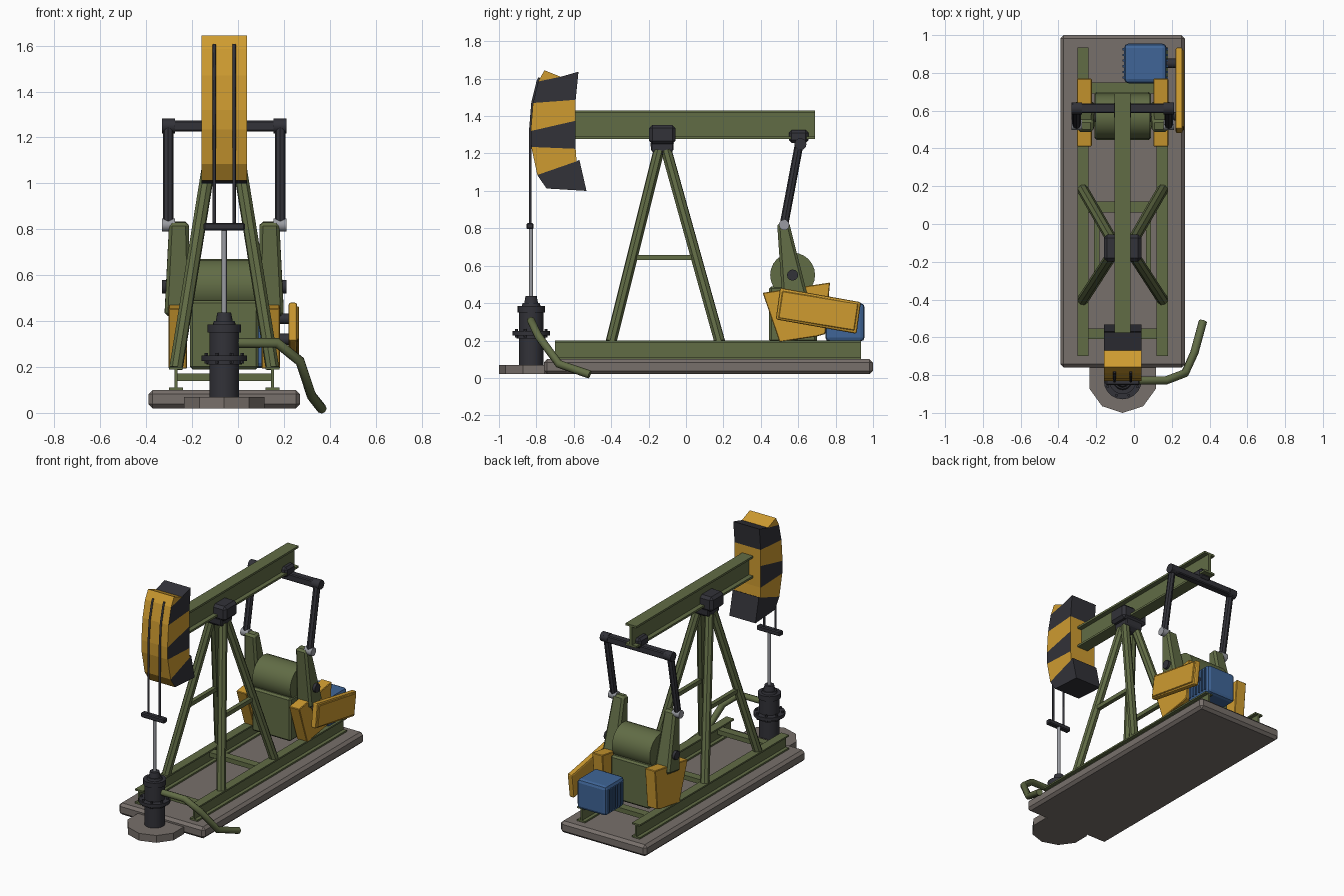
import bpy, bmesh, math
from mathutils import Vector

if "Cube" in bpy.data.objects:
    bpy.data.objects.remove(bpy.data.objects["Cube"], do_unlink=True)


def material(name, *rgb):
    m = bpy.data.materials.new(name)
    m.use_nodes = True
    m.diffuse_color = (*rgb, 1)
    bsdf = next(n for n in m.node_tree.nodes if n.type == 'BSDF_PRINCIPLED')
    bsdf.inputs["Base Color"].default_value = (*rgb, 1)
    return m


GREEN = material("olive_green", 0.12, 0.15, 0.06)
YELLOW = material("safety_yellow", 0.62, 0.33, 0.03)
BLACK = material("dark_steel", 0.032, 0.032, 0.04)
CONCRETE = material("concrete", 0.185, 0.16, 0.145)
BLUE = material("motor_blue", 0.05, 0.13, 0.31)
STEEL = material("bright_steel", 0.32, 0.33, 0.36)
MID = -0.06          # centre plane of the machine
RAIL = 0.21          # rail offset from the centre plane


def finish(bm, name, mat, bevel=0, segments=1, smooth=False):
    bmesh.ops.recalc_face_normals(bm, faces=bm.faces)
    mesh = bpy.data.meshes.new(name)
    bm.to_mesh(mesh)
    bm.free()
    mesh.materials.append(mat)
    ob = bpy.data.objects.new(name, mesh)
    bpy.context.collection.objects.link(ob)
    if bevel:
        mod = ob.modifiers.new("bevel", 'BEVEL')
        mod.width, mod.segments = bevel, segments
    if smooth:
        bpy.ops.object.select_all(action='DESELECT')
        bpy.context.view_layer.objects.active = ob
        ob.select_set(True)
        bpy.ops.object.shade_smooth_by_angle(angle=math.radians(35))
    return ob


def box(name, mat, x, y, z, bevel=0, segments=1):
    """Box from (min, max) pairs on each axis."""
    bm = bmesh.new()
    bmesh.ops.create_cube(bm, size=1)
    for v in bm.verts:
        v.co = [r[0] + (c + 0.5) * (r[1] - r[0]) for c, r in zip(v.co, (x, y, z))]
    return finish(bm, name, mat, bevel, segments)


def prism(name, mat, profile, x0, x1, bevel=0, segments=1):
    """Profile of (y, z) points extruded along x."""
    bm = bmesh.new()
    face = bm.faces.new([bm.verts.new((x0, y, z)) for y, z in profile])
    ext = bmesh.ops.extrude_face_region(bm, geom=[face])
    for v in ext["geom"]:
        if isinstance(v, bmesh.types.BMVert):
            v.co.x = x1
    return finish(bm, name, mat, bevel, segments)


def rod(name, mat, a, b, r, r2=None, sides=12, smooth=True):
    a, b = Vector(a), Vector(b)
    bm = bmesh.new()
    bmesh.ops.create_cone(bm, cap_ends=True, segments=sides, radius1=r,
                          radius2=r if r2 is None else r2, depth=(b - a).length)
    turn = (b - a).to_track_quat('Z', 'Y').to_matrix().to_4x4()
    bm.transform(turn)
    bmesh.ops.translate(bm, verts=bm.verts, vec=(a + b) / 2)
    return finish(bm, name, mat, smooth=smooth)


def tube(name, mat, points, r, resolution=1):
    cu = bpy.data.curves.new(name, 'CURVE')
    cu.dimensions, cu.bevel_depth, cu.bevel_resolution = '3D', r, resolution
    cu.use_fill_caps = True
    sp = cu.splines.new('POLY')
    sp.points.add(len(points) - 1)
    for p, co in zip(sp.points, points):
        p.co = (*co, 1)
    cu.materials.append(mat)
    ob = bpy.data.objects.new(name, cu)
    bpy.context.collection.objects.link(ob)


def i_beam(name, x, y, z, half, flange, web):
    bm = bmesh.new()
    side = [(half, z[0]), (half, z[0] + flange), (web, z[0] + flange),
            (web, z[1] - flange), (half, z[1] - flange), (half, z[1])]
    outline = side + [(-w, h) for w, h in reversed(side)]
    face = bm.faces.new([bm.verts.new((x + w, y[0], h)) for w, h in outline])
    ext = bmesh.ops.extrude_face_region(bm, geom=[face])
    for v in ext["geom"]:
        if isinstance(v, bmesh.types.BMVert):
            v.co.y = y[1]
    return finish(bm, name, GREEN)


# Foundation and skid
box("foundation_slab", CONCRETE, (-0.39, 0.27), (-0.76, 1.0), (0.02, 0.1), 0.018)
rod("well_pad", CONCRETE, (MID, -0.815, 0.02), (MID, -0.815, 0.07), 0.185, sides=10, smooth=False)
for y in (-0.58, 0.09, 0.72):
    box("skid_crossbeam", GREEN, (MID - RAIL, MID + RAIL), (y - 0.028, y + 0.028), (0.14, 0.172))

# Walking beam and its bearings
i_beam("walking_beam", MID, (-0.59, 0.69), (1.278, 1.43), 0.042, 0.014, 0.01)
box("saddle_bearing", BLACK, (MID - 0.1, MID + 0.1), (-0.198, -0.055), (1.25, 1.353), 0.018)
prism("saddle_block", BLACK, [(-0.19, 1.262), (-0.065, 1.262), (-0.068, 1.215), (-0.1, 1.19),
                              (-0.155, 1.19), (-0.187, 1.215)], MID - 0.065, MID + 0.065, 0.006)
box("tail_bearing", BLACK, (MID - 0.045, MID + 0.045), (0.55, 0.655), (1.256, 1.325), 0.015)
box("equalizer_bar", BLACK, (MID - 0.27, MID + 0.27), (0.587, 0.638), (1.226, 1.274), 0.006)

# Parts repeated on both sides
for s in (-1, 1):
    rx = MID + s * RAIL
    i_beam("skid_rail", rx, (-0.7, 0.935), (0.1, 0.2), 0.03, 0.011, 0.006)
    for y in (-0.4, 0.18):
        rod("support_leg", GREEN, (rx, y, 0.195), (MID + s * 0.045, -0.125 + (y + 0.11) * 0.07, 1.215),
            0.03, sides=8, smooth=False)
    box("leg_brace", GREEN, (MID + s * 0.137 - 0.014, MID + s * 0.137 + 0.014), (-0.265, 0.035), (0.63, 0.658))
    # crank, counterweight and pitman
    crank = prism("crank_arm", GREEN, [(0.487, 0.828), (0.55, 0.835), (0.65, 0.44), (0.515, 0.42)],
                  MID + s * 0.155, MID + s * 0.24, 0.014)
    for v in crank.data.vertices:
        if v.co.z < 0.6:
            v.co.x += s * (0.02 if abs(v.co.x - MID) > 0.2 else -0.01)
    prism("counterweight", YELLOW, [(0.41, 0.455), (0.77, 0.51), (0.745, 0.235), (0.7, 0.222), (0.5, 0.192)],
          MID + s * 0.163, MID + s * 0.242, 0.004)
    rod("crank_shaft_end", BLACK, (MID + s * 0.13, 0.57, 0.55), (MID + s * 0.272, 0.57, 0.55), 0.03)
    rod("crank_pin", STEEL, (MID + s * 0.215, 0.525, 0.818), (MID + s * 0.272, 0.525, 0.818), 0.028)
    rod("pitman_arm", BLACK, (MID + s * 0.244, 0.525, 0.825), (MID + s * 0.244, 0.605, 1.25), 0.023, sides=8, smooth=False)
    rod("pitman_joint", BLACK, (MID + s * 0.215, 0.612, 1.25), (MID + s * 0.272, 0.612, 1.25), 0.032)

# Gearbox
box("gearbox_case", GREEN, (-0.21, 0.09), (0.445, 0.7), (0.19, 0.49), 0.012)
rod("gearbox_drum", GREEN, (-0.205, 0.57, 0.55), (0.085, 0.57, 0.55), 0.12, sides=24)
rod("gearbox_input_shaft", BLACK, (0.08, 0.57, 0.41), (0.23, 0.57, 0.41), 0.023)

# Motor with cooling fins and belt guard
box("motor", BLUE, (-0.052, 0.172), (0.745, 0.955), (0.195, 0.4), 0.022, 2)
for i in range(6):
    y = 0.775 + i * 0.03
    box("motor_fin", BLUE, (-0.06, 0.18), (y - 0.006, y + 0.006), (0.22, 0.375))
rod("motor_shaft", BLACK, (0.16, 0.85, 0.32), (0.23, 0.85, 0.32), 0.025)
guard = [(0.503, 0.482), (0.935, 0.405), (0.912, 0.236), (0.48, 0.313)]
prism("belt_guard", YELLOW, guard, 0.22, 0.258, 0.01, 2)
cy, cz = (sum(p[i] for p in guard) / 4 for i in (0, 1))
prism("belt_guard_panel", YELLOW, [(cy + (y - cy) * 0.94, cz + (z - cz) * 0.86) for y, z in guard], 0.25, 0.265, 0.004)

# Striped beam head: each slice is (front and back outline, colour, back colour)
front = [(-0.757, 1.645), (-0.79, 1.585), (-0.818, 1.47), (-0.83, 1.32),
         (-0.827, 1.235), (-0.795, 1.085), (-0.746, 1.013)]
back = [[(-0.67, 1.61)], [(-0.67, 1.61), (-0.575, 1.637), (-0.59, 1.487)],
        [(-0.59, 1.487), (-0.59, 1.375)], [(-0.59, 1.375), (-0.59, 1.225)],
        [(-0.59, 1.225), (-0.585, 1.158)], [(-0.585, 1.158), (-0.57, 1.166), (-0.532, 1.0)]]
for i, rear in enumerate(back):
    dark = i % 2 == 1
    slab = prism("head_stripe_black" if dark else "head_stripe_yellow", BLACK if dark else YELLOW,
                 [front[i]] + rear + [front[i + 1]], MID - 0.1, MID + 0.1)
    slab.data.materials.append(YELLOW)
    for f in slab.data.polygons:
        lead = f.normal.y < -0.7 and f.center.y < -0.72
        inner_back = i == 3 and f.normal.y > 0.9
        if lead or inner_back:
            f.material_index = 1

# Bridle, carrier bar and polished rod
for s in (-1, 1):
    x = MID + s * 0.043
    path = [(x, y - 0.003, z) for y, z in [(-0.78, 1.605)] + front[1:4]]
    tube("bridle_cable", BLACK, path + [(x, -0.833, 0.81)], 0.0075)
box("carrier_bar", BLACK, (MID - 0.09, MID + 0.09), (-0.853, -0.815), (0.795, 0.828), 0.006)
WY = -0.828
rod("polished_rod", STEEL, (MID, WY, 0.42), (MID, WY, 0.8), 0.011)

# Wellhead as stacked rings
for name, z0, z1, r, r2 in (("wellhead_casing", 0.065, 0.36, 0.065, 0.065),
                            ("wellhead_lower_flange", 0.21, 0.23, 0.078, 0.078),
                            ("wellhead_flange", 0.227, 0.25, 0.1, 0.1),
                            ("wellhead_collar", 0.35, 0.385, 0.073, 0.073),
                            ("wellhead_neck", 0.385, 0.4, 0.05, 0.045),
                            ("wellhead_cap", 0.395, 0.437, 0.038, 0.03)):
    rod(name, BLACK, (MID, WY, z0), (MID, WY, z1), r, r2, 20)
for i in range(8):
    a = math.tau * (i + 0.5) / 8
    x, y = MID + 0.085 * math.cos(a), WY + 0.085 * math.sin(a)
    rod("flange_bolt", BLACK, (x, y, 0.215), (x, y, 0.262), 0.008, sides=6, smooth=False)

# Flow line from the wellhead down to the ground
tube("flow_line", GREEN, [(MID, WY, 0.305), (0.17, WY, 0.305), (0.27, -0.79, 0.225),
                          (0.32, -0.68, 0.075), (0.365, -0.515, 0.018)], 0.022, 2)
